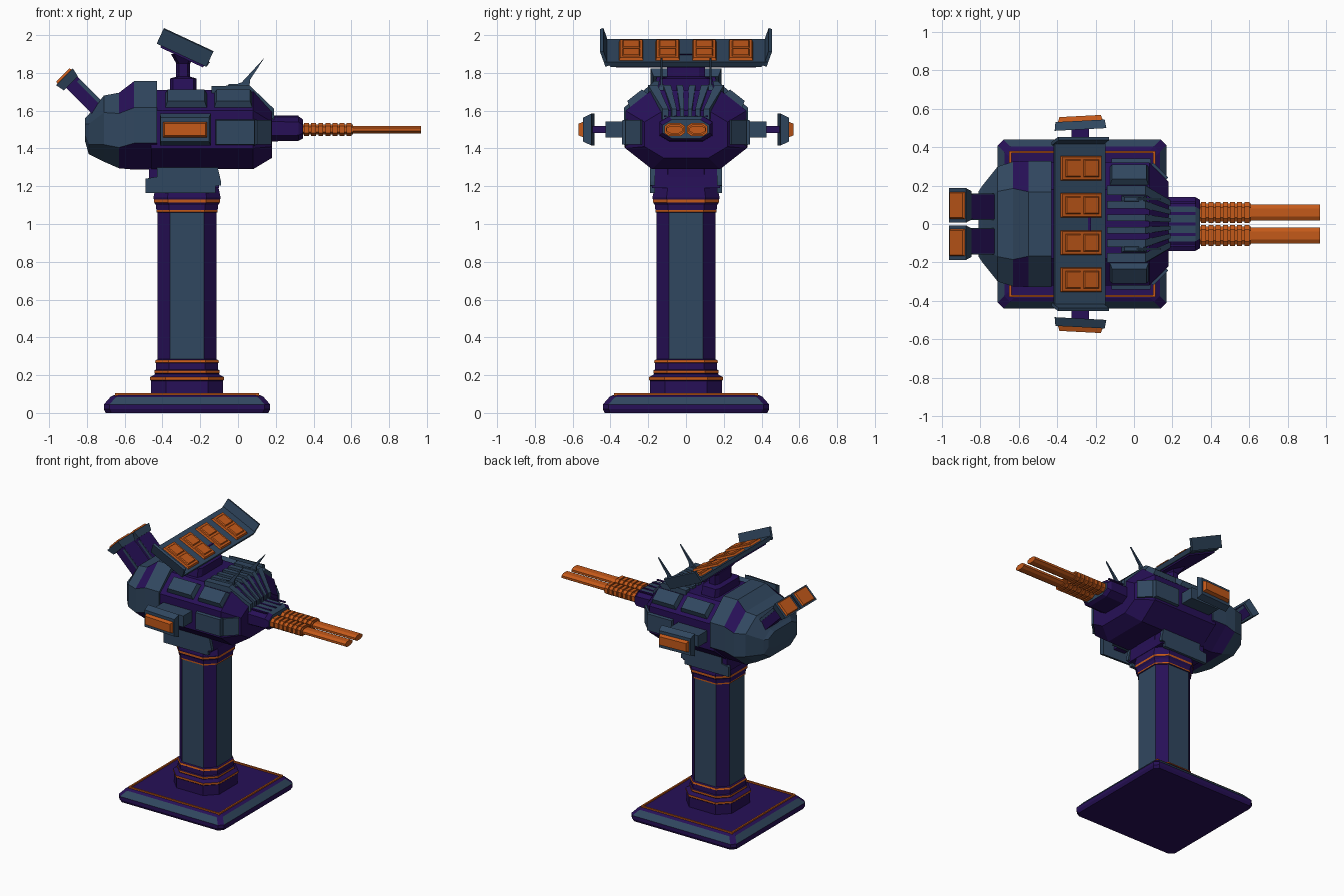
import bpy, bmesh
from math import radians
from mathutils import Vector, Euler

if "Cube" in bpy.data.objects:
    bpy.data.objects.remove(bpy.data.objects["Cube"])


def material(name, rgb):
    m = bpy.data.materials.new(name)
    m.diffuse_color = (*rgb, 1)
    m.use_nodes = True
    m.node_tree.nodes["Principled BSDF"].inputs["Base Color"].default_value = m.diffuse_color
    return m


MATS = [material("purple", (0.020, 0.005, 0.095)),
        material("slate", (0.030, 0.063, 0.115)),
        material("orange", (0.55, 0.10, 0.010))]
P, S, O = 0, 1, 2
CX = -0.27  # column axis


def finish(name, bm, mirror=False):
    bmesh.ops.recalc_face_normals(bm, faces=bm.faces)
    me = bpy.data.meshes.new(name)
    bm.to_mesh(me)
    bm.free()
    for m in MATS:
        me.materials.append(m)
    ob = bpy.data.objects.new(name, me)
    bpy.context.collection.objects.link(ob)
    if mirror:
        mod = ob.modifiers.new("mirror", 'MIRROR')
        mod.use_axis = (False, True, False)
        mod.use_mirror_merge = False
    return ob


def box(name, c, size, mat, rot=(0, 0, 0), taper=(1, 1), mirror=False, base=None):
    """Box baked into world space; taper scales its local top face.
    With base, c is an offset inside the rotated frame at base."""
    bm = bmesh.new()
    bmesh.ops.create_cube(bm, size=1)
    R = Euler([radians(a) for a in rot]).to_matrix()
    for v in bm.verts:
        k = taper if v.co.z > 0 else (1, 1)
        p = Vector((v.co.x * size[0] * k[0], v.co.y * size[1] * k[1], v.co.z * size[2]))
        v.co = R @ p + Vector(c) if base is None else R @ (p + Vector(c)) + Vector(base)
    for f in bm.faces:
        f.material_index = mat
    return finish(name, bm, mirror)


def loft(name, axis, rows, colour, mirror=False):
    """Octagonal sections (pos, c1, c2, half1, half2, cut1, cut2) along x or z."""
    bm = bmesh.new()
    rings = []
    for t, c1, c2, a, b, k, l in rows:
        pts = [(a, b - l), (a - k, b), (k - a, b), (-a, b - l),
               (-a, l - b), (k - a, -b), (a - k, -b), (a, l - b)]
        rings.append([bm.verts.new((t, c1 + u, c2 + v) if axis == 'x' else (c1 + u, c2 + v, t))
                      for u, v in pts])
    for r in range(len(rows) - 1):
        for i in range(8):
            j = (i + 1) % 8
            f = bm.faces.new((rings[r][i], rings[r][j], rings[r + 1][j], rings[r + 1][i]))
            f.material_index = colour(r, i)
    bm.faces.new(rings[0]).material_index = colour(0, 8)
    bm.faces.new(rings[-1]).material_index = colour(len(rows) - 2, 9)
    return finish(name, bm, mirror)


def prism(name, profile, y0, y1, mat, mirror=False, pinch=None):
    """xz profile extruded in y; pinch=(x, k) narrows the part beyond x."""
    bm = bmesh.new()
    f = bm.faces.new([bm.verts.new((x, y0, z)) for x, z in profile])
    new = bmesh.ops.extrude_face_region(bm, geom=[f])["geom"]
    for v in new:
        if isinstance(v, bmesh.types.BMVert):
            v.co.y = y1
    for v in bm.verts:
        if pinch and v.co.x > pinch[0]:
            v.co.y *= pinch[1]
    for f in bm.faces:
        f.material_index = mat
    return finish(name, bm, mirror)


# Base slab with slate slopes and orange trim
loft("base", 'z', [(z, CX, 0, h, h, .03, .03) for z, h in
                   [(0, .43), (.02, .44), (.045, .44), (.085, .405), (.095, .385)]],
     lambda r, i: S if r == 2 and i % 2 and i < 8 else P)
for s in (-1, 1):
    box("base_trim_side", (CX, s * .375, .095), (.76, .012, .02), O)
    box("base_trim_end", (CX + s * .375, 0, .095), (.012, .76, .02), O)

# Column: plinth rings, octagonal shaft with slate faces, capital
col = [(.09, .19), (.17, .19), (.175, .195), (.19, .195), (.205, .168), (.21, .172), (.225, .172),
       (.23, .165), (.265, .165), (.268, .17), (.28, .165), (.285, .155), (1.06, .155), (1.063, .162),
       (1.073, .162), (1.10, .165), (1.115, .175), (1.13, .175), (1.14, .178), (1.2, .165), (1.31, .165)]
bands = {2, 5, 9, 13, 16}
loft("column", 'z', [(z, CX, 0, h, h, h * .42, h * .42) for z, h in col],
     lambda r, i: O if r in bands else S if r == 11 and i % 2 and i < 8 else P)

# Neck saddle with slate cheek plates
saddle = [(-.49, 1.165), (-.12, 1.165), (-.12, 1.20), (-.09, 1.205), (-.09, 1.225),
          (-.11, 1.31), (-.43, 1.31), (-.43, 1.25), (-.49, 1.24)]
prism("neck_saddle", [(-.47, 1.19), (-.10, 1.19), (-.11, 1.31), (-.47, 1.31)], -.18, .18, P)
prism("neck_cheek", saddle, .165, .19, S, True)

# Turret hull and rear shell
loft("hull", 'x', [(.18, 0, 1.475, .22, .125, .10, .06), (.08, 0, 1.5, .32, .21, .14, .11),
                   (-.46, 0, 1.5, .32, .21, .14, .11)], lambda r, i: P)
loft("rear_shell", 'x',
     [(-.43, 0, 1.522, .328, .234, .16, .14), (-.55, 0, 1.522, .328, .234, .16, .14),
      (-.63, 0, 1.495, .325, .20, .14, .11), (-.71, 0, 1.505, .30, .175, .13, .09),
      (-.79, 0, 1.475, .20, .105, .08, .05), (-.81, 0, 1.50, .17, .06, .07, .03)],
     lambda r, i: P if (r < 2 and i in (4, 5, 6)) or (r == 1 and i in (0, 2)) else S)

# Armour panels on the hull
for x, w in ((-.275, .23), (-.025, .21)):
    box("shoulder_panel", (x, .257, 1.662), (w, .13, .05), S, (-38, 0, 0), (.85, .75), True)
box("flank_panel", (-.015, .325, 1.485), (.21, .14, .03), S, (-90, 0, 0), (.97, .9), True)
box("front_corner_panel", (.13, .272, 1.485), (.11, .025, .13), S, (0, 0, -45), mirror=True)

# Fanned ribs over the nose
rib = [(-.14, 1.69), (-.14, 1.73), (.06, 1.735), (.19, 1.61), (.19, 1.55), (.07, 1.66)]
for a, b in ((.015, .05), (.08, .12), (.15, .20)):
    prism("nose_rib", rib, a, b, S, True, (.1, .62))

# Gun housing, ribbed sleeves and flat barrels
loft("gun_housing", 'x', [(.15, 0, 1.505, .14, .068, .05, .03), (.32, 0, 1.505, .14, .065, .05, .03),
                          (.345, 0, 1.503, .125, .05, .05, .03)],
     lambda r, i: S if i in (1, 9) else P)
for y in (0, .055, .11):
    box("housing_groove", (.25, y, 1.571), (.14, .014, .008), P, mirror=y > 0)
loft("barrel", 'x', [(x, .06, 1.50, .042, .02, .02, .012) for x in (.33, .97)],
     lambda r, i: O, True)
loft("sleeve_core", 'x', [(x, .06, 1.50, .046, .027, .02, .014) for x in (.33, .61)],
     lambda r, i: O, True)
for n in range(7):
    x = .35 + n * .0375
    loft("sleeve_rib", 'x', [(x + d, .06, 1.50, .055, .035, .024, .017) for d in (0, .026)],
         lambda r, i: O, True)

# Antenna blades
box("antenna_foot", (.0, .13, 1.72), (.14, .04, .04), S, taper=(.7, .5), mirror=True)
prism("antenna", [(-.05, 1.725), (.02, 1.75), (.14, 1.88), (.065, 1.765), (.06, 1.725)],
      .124, .136, S, True)

# Side pods with outward lamp panels
box("pod_arm", (-.28, .36, 1.50), (.24, .13, .085), S, mirror=True)
box("pod_stub", (-.28, .46, 1.50), (.09, .10, .035), P, mirror=True)
box("pod_plate", (-.28, .515, 1.50), (.27, .17, .045), S, (-90, 0, 3), (.95, .75), True)
box("pod_lamp", (-.28, .545, 1.50), (.24, .09, .035), O, (-90, 0, 3), (.9, .7), True)

# Rear exhaust pods
box("exhaust_arm", (-.80, .09, 1.67), (.085, .13, .25), P, (0, -45, 0), mirror=True)
box("exhaust_cover", (-.785, .09, 1.70), (.02, .14, .17), S, (0, -45, 0), mirror=True)
box("exhaust_head", (-.902, .097, 1.762), (.105, .15, .05), S, (0, -45, 0), (1.2, 1.2), True)
box("exhaust_lamp", (-.92, .097, 1.782), (.115, .15, .02), O, (0, -45, 0), (.85, .85), True)

# Mast and tilted panel wing
loft("mast", 'z', [(z, -.29, 0, a, b, .015, .03) for z, a, b in
                   [(1.68, .07, .16), (1.77, .07, .14), (1.78, .037, .10), (1.85, .037, .10),
                    (1.90, .065, .14)]], lambda r, i: P)
wing = dict(base=(-.287, 0, 1.905), rot=(0, 25, 0))
box("wing_plate", (0, 0, 0), (.28, .80, .03), S, taper=(1.04, 1.07), **wing)
box("wing_underside", (0, 0, -.018), (.25, .74, .016), P, **wing)
box("wing_tip_fin", (-.28, .432, 1.935), (.29, .018, .09), S, (-18, 25, 0), (1, 1), True)
for y in (.097, .29):
    box("cell_frame", (.005, y, .02), (.24, .13, .018), O, taper=(.93, .9), mirror=True, **wing)
    for x in (-.047, .057):
        box("cell", (x, y, .031), (.092, .095, .01), O, taper=(.85, .85), mirror=True, **wing)
